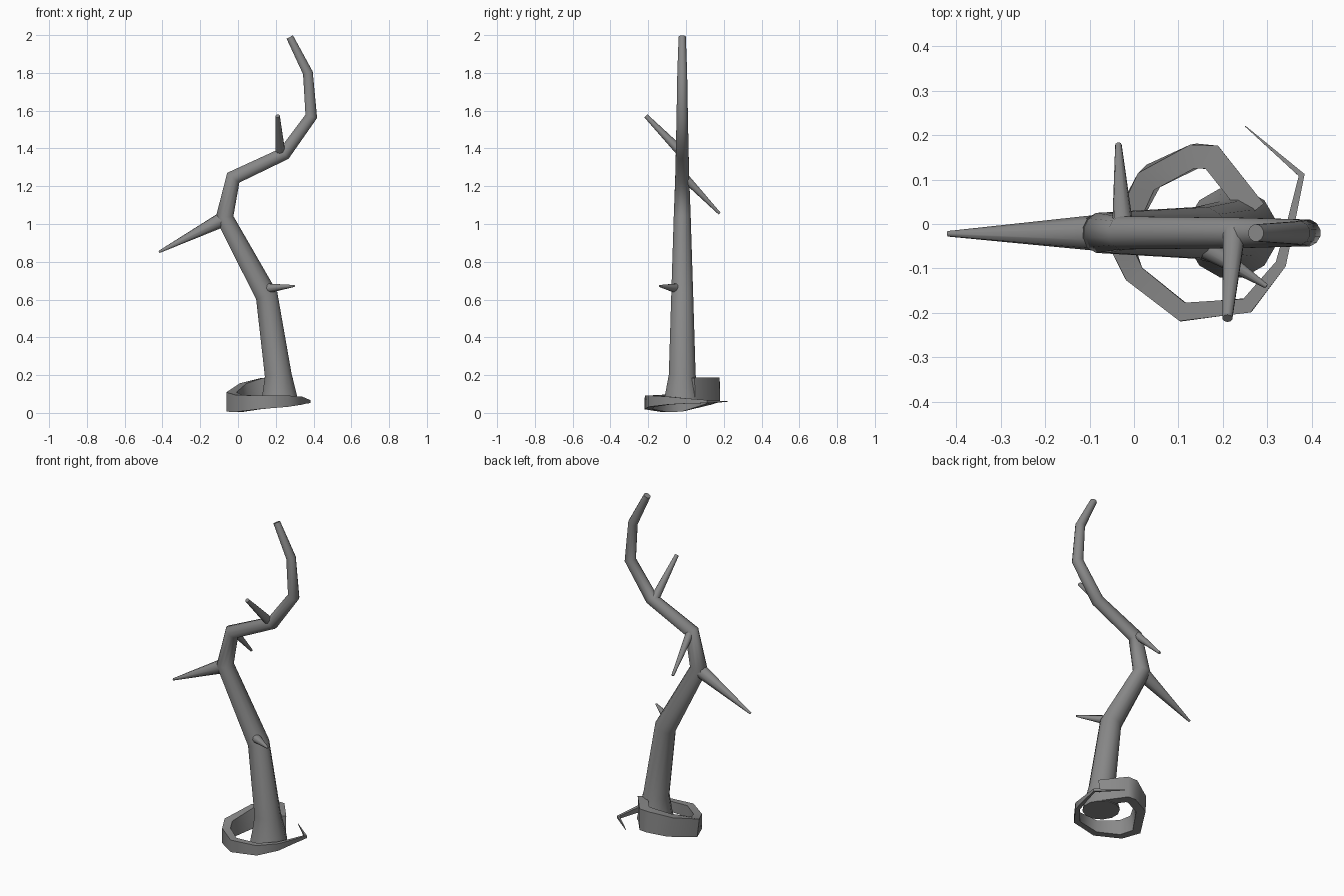
import bpy
import bmesh
from math import cos, sin, pi
from mathutils import Vector

if "Cube" in bpy.data.objects:
    bpy.data.objects.remove(bpy.data.objects["Cube"])

bark = bpy.data.materials.new("dark_bark")
bark.diffuse_color = (0.25, 0.25, 0.25, 1)
bark.use_nodes = True
bark.node_tree.nodes["Principled BSDF"].inputs["Base Color"].default_value = bark.diffuse_color


def tube(name, points, ref, sides, smooth=0.9):
    """Loft a mitred tube. Each point is (x, y, z, half size along ref, half size across)."""
    pos = [Vector(p[:3]) for p in points]
    fit = 1 / cos(pi / sides)  # sizes are measured to the flat sides
    bm = bmesh.new()
    rings = []
    for i, p in enumerate(points):
        d_in = (pos[i] - pos[max(i - 1, 0)]).normalized()
        d_out = (pos[min(i + 1, len(pos) - 1)] - pos[i]).normalized()
        if i == 0:
            d_in = d_out
        if i == len(pos) - 1:
            d_out = d_in
        t = (d_in + d_out).normalized()
        v = t.cross(Vector(ref)).normalized()
        u = v.cross(t)
        miter = 1 / max(t.dot(d_out), 0.75)
        rings.append([bm.verts.new(pos[i] + u * p[3] * fit * cos(2 * pi * (k + 0.5) / sides)
                                   + v * p[4] * fit * miter * sin(2 * pi * (k + 0.5) / sides))
                      for k in range(sides)])
    for a, b in zip(rings, rings[1:]):
        for k in range(sides):
            j = (k + 1) % sides
            bm.faces.new((a[k], a[j], b[j], b[k]))
    bm.faces.new(rings[0])
    bm.faces.new(rings[-1])
    bmesh.ops.recalc_face_normals(bm, faces=bm.faces)
    mesh = bpy.data.meshes.new(name)
    bm.to_mesh(mesh)
    bm.free()
    mesh.materials.append(bark)
    obj = bpy.data.objects.new(name, mesh)
    bpy.context.collection.objects.link(obj)
    bpy.ops.object.select_all(action='DESELECT')
    obj.select_set(True)
    bpy.context.view_layer.objects.active = obj
    bpy.ops.object.shade_smooth_by_angle(angle=smooth)
    return obj


# Crooked main stem, (x, z, radius)
stem = [(0.22, 0.05, 0.10), (0.22, 0.09, 0.092), (0.213, 0.20, 0.071), (0.152, 0.62, 0.058),
        (-0.072, 1.035, 0.045), (-0.025, 1.245, 0.037), (0.245, 1.372, 0.034),
        (0.388, 1.57, 0.030), (0.37, 1.80, 0.026), (0.274, 1.99, 0.019)]
tube("stem", [(x, -0.02, z, r, r) for x, z, r in stem], (0, 1, 0), 12)

# Thorns: base, tip, base radius, tip radius
thorns = [((-0.07, -0.02, 1.03), (-0.418, -0.022, 0.852), 0.040, 0.006),
          ((0.225, -0.02, 1.375), (0.21, -0.212, 1.572), 0.025, 0.011),
          ((0.165, -0.055, 0.66), (0.298, -0.14, 0.672), 0.024, 0.005),
          ((-0.025, -0.01, 1.25), (-0.035, 0.178, 1.055), 0.023, 0.007)]
for i, (a, b, r0, r1) in enumerate(thorns, 1):
    tube(f"thorn_{i}", [(*a, r0, r0), (*b, r1, r1)], (0.3, 0.4, 0.9) if i < 3 else (0, 0, 1), 10)

# Flat root band coiled around the foot: x, y, z, half height, half thickness
root = [(0.27, 0.03, 0.12, 0.066, 0.027), (0.175, 0.15, 0.123, 0.064, 0.027),
        (0.138, 0.153, 0.122, 0.064, 0.026), (0.037, 0.105, 0.100, 0.058, 0.025),
        (-0.035, -0.03, 0.058, 0.052, 0.024), (0.0, -0.112, 0.050, 0.046, 0.022),
        (0.11, -0.198, 0.055, 0.036, 0.020), (0.255, -0.183, 0.062, 0.030, 0.016),
        (0.33, -0.09, 0.065, 0.021, 0.012), (0.352, 0.0, 0.063, 0.014, 0.009),
        (0.377, 0.11, 0.060, 0.008, 0.006), (0.25, 0.22, 0.060, 0.002, 0.001)]
tube("coiled_root", root, (0, 0, 1), 4)
